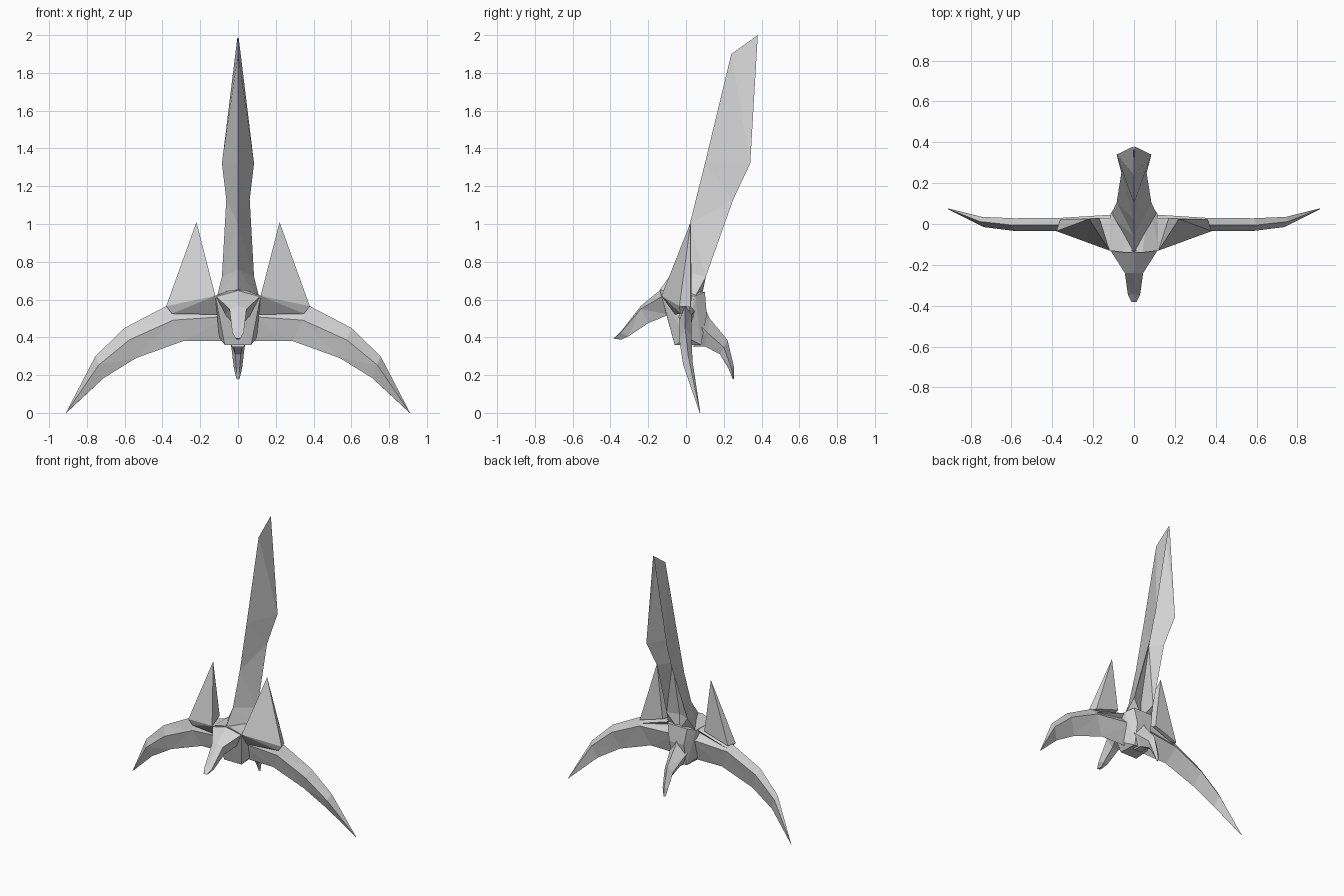
import bpy, bmesh

if "Cube" in bpy.data.objects:
    bpy.data.objects.remove(bpy.data.objects["Cube"])

grey = bpy.data.materials.new("light grey")
grey.diffuse_color = (0.65, 0.65, 0.65, 1)
grey.use_nodes = True
grey.node_tree.nodes["Principled BSDF"].inputs["Base Color"].default_value = grey.diffuse_color


def finish(name, bm, mirror=False):
    bmesh.ops.remove_doubles(bm, verts=bm.verts, dist=0.0005)
    bmesh.ops.triangulate(bm, faces=bm.faces)
    bmesh.ops.recalc_face_normals(bm, faces=bm.faces)
    me = bpy.data.meshes.new(name)
    bm.to_mesh(me)
    bm.free()
    me.materials.append(grey)
    ob = bpy.data.objects.new(name, me)
    bpy.context.collection.objects.link(ob)
    if mirror:
        m = ob.modifiers.new("mirror", 'MIRROR')
        m.use_mirror_merge = False
    return ob


def loft(name, rings, mirror=False):
    bm = bmesh.new()
    vs = [[bm.verts.new(p) for p in r] for r in rings]
    n = len(rings[0])
    for a, b in zip(vs, vs[1:]):
        for i in range(n):
            j = (i + 1) % n
            bm.faces.new((a[i], a[j], b[j], b[i]))
    bm.faces.new(vs[0][::-1])
    bm.faces.new(vs[-1])
    return finish(name, bm, mirror)


def hull(name, pts, mirror=False):
    bm = bmesh.new()
    for p in pts:
        bm.verts.new(p)
    res = bmesh.ops.convex_hull(bm, input=bm.verts)
    bmesh.ops.delete(bm, geom=list({g for g in res["geom_interior"] if isinstance(g, bmesh.types.BMVert)}), context='VERTS')
    return finish(name, bm, mirror)


def sym(pts):
    return [(s * x, y, z) for x, y, z in pts for s in (1, -1)]


# tall blade: front ridge, two rear edges, rear groove
def blade_ring(fy, fz, w, sy, sz, gy, gz):
    return [(0, fy, fz), (w, sy, sz), (0, gy, gz), (-w, sy, sz)]


loft("blade", [blade_ring(*r) for r in (
    (-.14, .65, .115, .04, .60, .08, .60),
    (-.06, .76, .085, .105, .72, .075, .72),
    (.02, 1.0, .062, .25, 1.13, .16, 1.13),
    (.10, 1.32, .085, .34, 1.32, .21, 1.32),
    (.24, 1.90, .002, .38, 2.0, .34, 1.95))])


# swept wings: top edge, front ridge, bottom edge, rear ridge
def wing_ring(tx, tz, bx, bz, yf, ym, yb):
    def mid(k):
        return tx + (bx - tx) * k, tz + (bz - tz) * k
    fx, fz = mid(.4)
    rx, rz = mid(.25)
    return [(tx, ym, tz), (fx, yf, fz), (bx, ym, bz), (rx, yb, rz)]


loft("wing", [wing_ring(*r) for r in (
    (.04, .60, .04, .38, -.04, 0, .05),
    (.38, .565, .29, .38, -.035, -.005, .03),
    (.60, .45, .54, .29, -.035, -.005, .028),
    (.755, .30, .71, .185, -.015, .012, .035),
    (.91, .002, .909, 0, .072, .074, .076))], True)

# upright horns on the wing roots
hull("horn", [(.22, .025, 1.01), (.165, -.07, .64), (.38, -.035, .565),
              (.17, .03, .62), (.36, .025, .56), (.12, -.13, .62)], True)

# shelf under the horns
hull("shoulder", [(.12, -.13, .62), (.38, -.035, .565), (.35, -.03, .525),
                  (.09, -.06, .52), (.10, .03, .62), (.34, .02, .54)], True)

# central body
hull("body", sym([(.12, -.13, .62), (.04, -.14, .65), (.115, .05, .62),
                  (.08, .1, .64), (.06, .11, .52), (.10, -.05, .52),
                  (.07, -.06, .36), (.06, .08, .36), (.10, 0, .40)]))


# pointed beak at the front
def beak_ring(y, w, top, side, bottom):
    return [(0, y, top), (w, y, side), (w * .6, y + .04, bottom),
            (-w * .6, y + .04, bottom), (-w, y, side)]


loft("beak", [beak_ring(*r) for r in (
    (-.13, .115, .655, .615, .52),
    (-.24, .045, .565, .55, .475),
    (-.345, .03, .43, .425, .405),
    (-.383, .012, .395, .393, .388))])


# curved tail at the rear
def tail_ring(w, ty, tz, by, bz):
    return [(0, ty, tz), (w, (ty + by) / 2, (tz + bz) / 2), (w * .4, by, bz),
            (-w * .4, by, bz), (-w, (ty + by) / 2, (tz + bz) / 2)]


loft("tail", [tail_ring(*r) for r in (
    (.08, .08, .60, .04, .35),
    (.06, .125, .50, .10, .352),
    (.035, .22, .385, .18, .31),
    (.022, .255, .24, .225, .235),
    (.008, .253, .18, .248, .178))])
